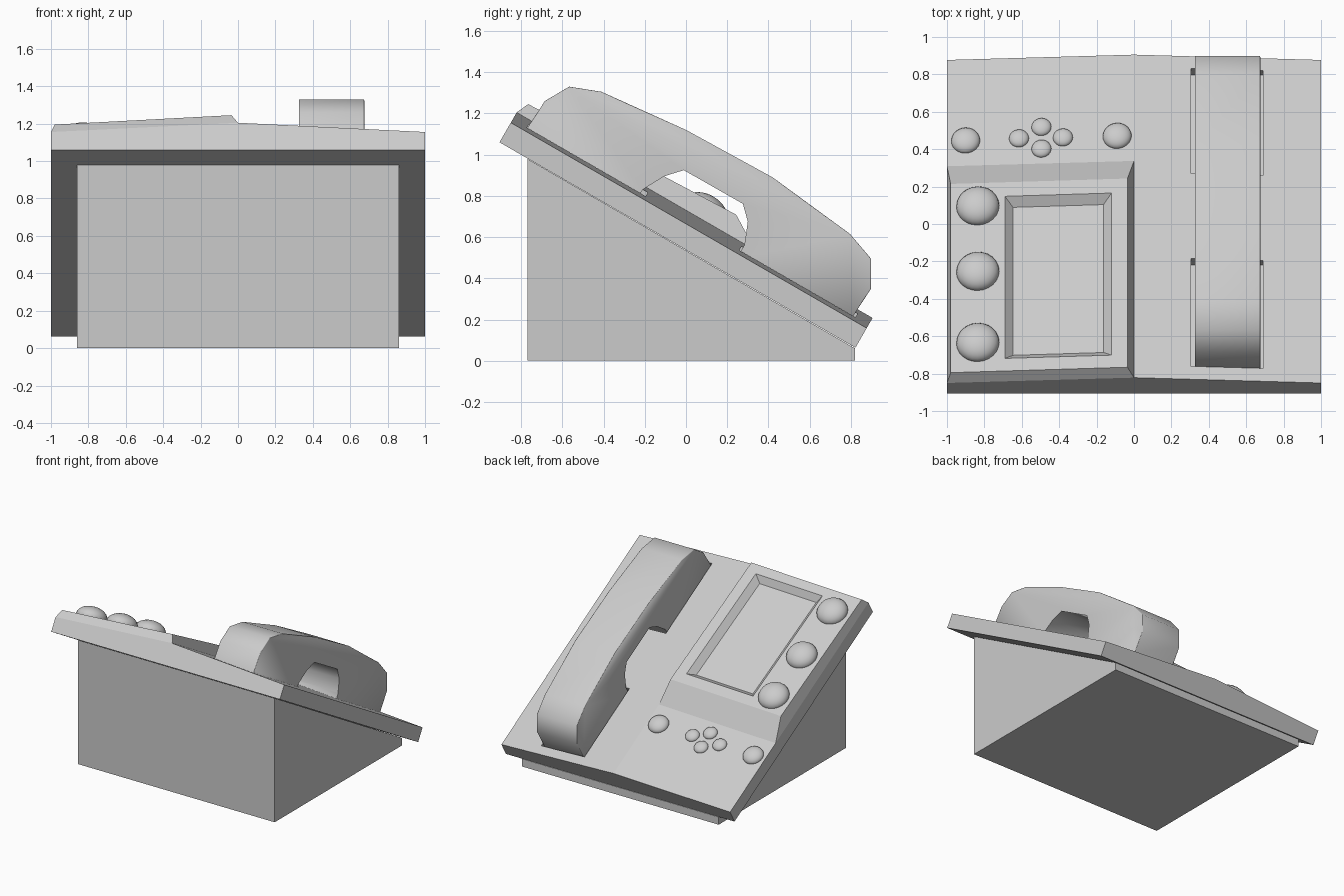
import bpy, bmesh, math
from mathutils import Matrix

if "Cube" in bpy.data.objects:
    bpy.data.objects.remove(bpy.data.objects["Cube"])

# Frame of the tilted deck: local x, u (down the slope), t (normal to the deck)
TILT = math.radians(30)
DECK = Matrix.Translation((0, -0.905, 1.06)) @ Matrix.Rotation(-TILT, 4, 'X')


def make(name, bm, matrix=None):
    bmesh.ops.recalc_face_normals(bm, faces=bm.faces)
    me = bpy.data.meshes.new(name)
    bm.to_mesh(me)
    bm.free()
    ob = bpy.data.objects.new(name, me)
    bpy.context.collection.objects.link(ob)
    if matrix is not None:
        ob.matrix_world = matrix
    return ob


def loft(rings):
    """Join equal-sized point rings with side faces and cap both ends."""
    bm = bmesh.new()
    vs = [[bm.verts.new(p) for p in r] for r in rings]
    n = len(vs[0])
    for a, b in zip(vs, vs[1:]):
        for i in range(n):
            j = (i + 1) % n
            bm.faces.new((a[i], a[j], b[j], b[i]))
    bm.faces.new(vs[0])
    bm.faces.new(vs[-1])
    return bm


def side_prism(profile, x0, x1):
    return loft([[(x, y, z) for y, z in profile] for x in (x0, x1)])


def smooth(ob, angle):
    bpy.ops.object.select_all(action='DESELECT')
    ob.select_set(True)
    bpy.context.view_layer.objects.active = ob
    bpy.ops.object.shade_smooth_by_angle(angle=math.radians(angle))


# Wedge-shaped base
make("base", side_prism([(-0.77, 0), (0.82, 0), (0.82, 0.06), (-0.77, 0.98)], -0.86, 0.86))

# Deck plate with a shallow central ridge
section = [(-1, 0), (1, 0), (1, 0.11), (0, 0.167), (-1, 0.11)]
deck = make("deck", loft([[(x, u, t) for x, t in section] for u in (0, 1.994)]), DECK)

# Two cradle pockets under the handset ends
for i, (u0, u1) in enumerate([(0.08, 0.745), (1.27, 1.92)]):
    cut = make(f"pocket_cutter_{i + 1}", loft(
        [[(0.305, u0, t), (0.69, u0, t), (0.69, u1, t), (0.305, u1, t)] for t in (0.08, 0.3)]), DECK)
    cut.hide_render = True
    cut.display_type = 'WIRE'
    mod = deck.modifiers.new("pocket", 'BOOLEAN')
    mod.operation = 'DIFFERENCE'
    mod.solver = 'EXACT'
    mod.object = cut


# Raised screen panel with a sunken screen
def deck_t(x, u):
    return 0.167 - 0.057 * abs(x)


def panel_t(x, u):
    return 0.172 + 0.0614 * (x + 0.98) + 0.035 * (u - 0.028)


def rect(x0, x1, u0, u1, height, drop=0.0):
    return [(x, u, height(x, u) - drop) for x, u in ((x0, u0), (x1, u0), (x1, u1), (x0, u1))]


make("screen_panel", loft([
    rect(-1, 0, 0, 1.338, deck_t),
    rect(-0.98, -0.035, 0.028, 1.17, panel_t),
    rect(-0.69, -0.12, 0.104, 1.085, panel_t),
    rect(-0.647, -0.163, 0.147, 1.042, panel_t, 0.045)]), DECK)


# Domed buttons, placed by their x, y in the top view
def button(name, x, y, r, h, height):
    u = 1.0
    for _ in range(4):
        u = (y + 0.905 - 0.5 * height(x, u)) / math.cos(TILT)
    bm = bmesh.new()
    bmesh.ops.create_uvsphere(bm, u_segments=24, v_segments=12, radius=1)
    m = (DECK @ Matrix.Translation((x, u, height(x, u))) @ Matrix.Rotation(-0.06, 4, 'Y')
         @ Matrix.Diagonal((r, r, h, 1)))
    smooth(make(name, bm, m), 60)


for i, y in enumerate((0.095, -0.255, -0.635)):
    button(f"large_button_{i + 1}", -0.835, y, 0.115, 0.075, panel_t)
for i, (x, y) in enumerate([(-0.9, 0.445), (-0.09, 0.47)]):
    button(f"medium_button_{i + 1}", x, y, 0.077, 0.045, deck_t)
for i, (x, y) in enumerate([(-0.615, 0.457), (-0.38, 0.462), (-0.495, 0.518), (-0.495, 0.402)]):
    button(f"small_button_{i + 1}", x, y, 0.053, 0.03, deck_t)

# Handset: side profile extruded, with rounded long edges
profile = [(-0.79, 1.09), (-0.76, 1.145), (-0.685, 1.26), (-0.567, 1.33), (-0.41, 1.305),
           (0, 1.12), (0.42, 0.89), (0.796, 0.615), (0.898, 0.495), (0.898, 0.35),
           (0.815, 0.223), (0.79, 0.175), (0.245, 0.495), (0.29, 0.573), (0.305, 0.675),
           (0.28, 0.765), (-0.01, 0.93), (-0.107, 0.90), (-0.204, 0.84), (-0.245, 0.77)]
bm = side_prism(profile, 0.325, 0.675)
to_deck = DECK.inverted()
rim = [e for e in bm.edges
       if abs(e.verts[0].co.x - e.verts[1].co.x) < 0.01
       and max((to_deck @ v.co).z for v in e.verts) > 0.2]
bmesh.ops.bevel(bm, geom=rim, offset=0.045, segments=3, profile=0.5, affect='EDGES',
                clamp_overlap=True)
smooth(make("handset", bm), 50)
